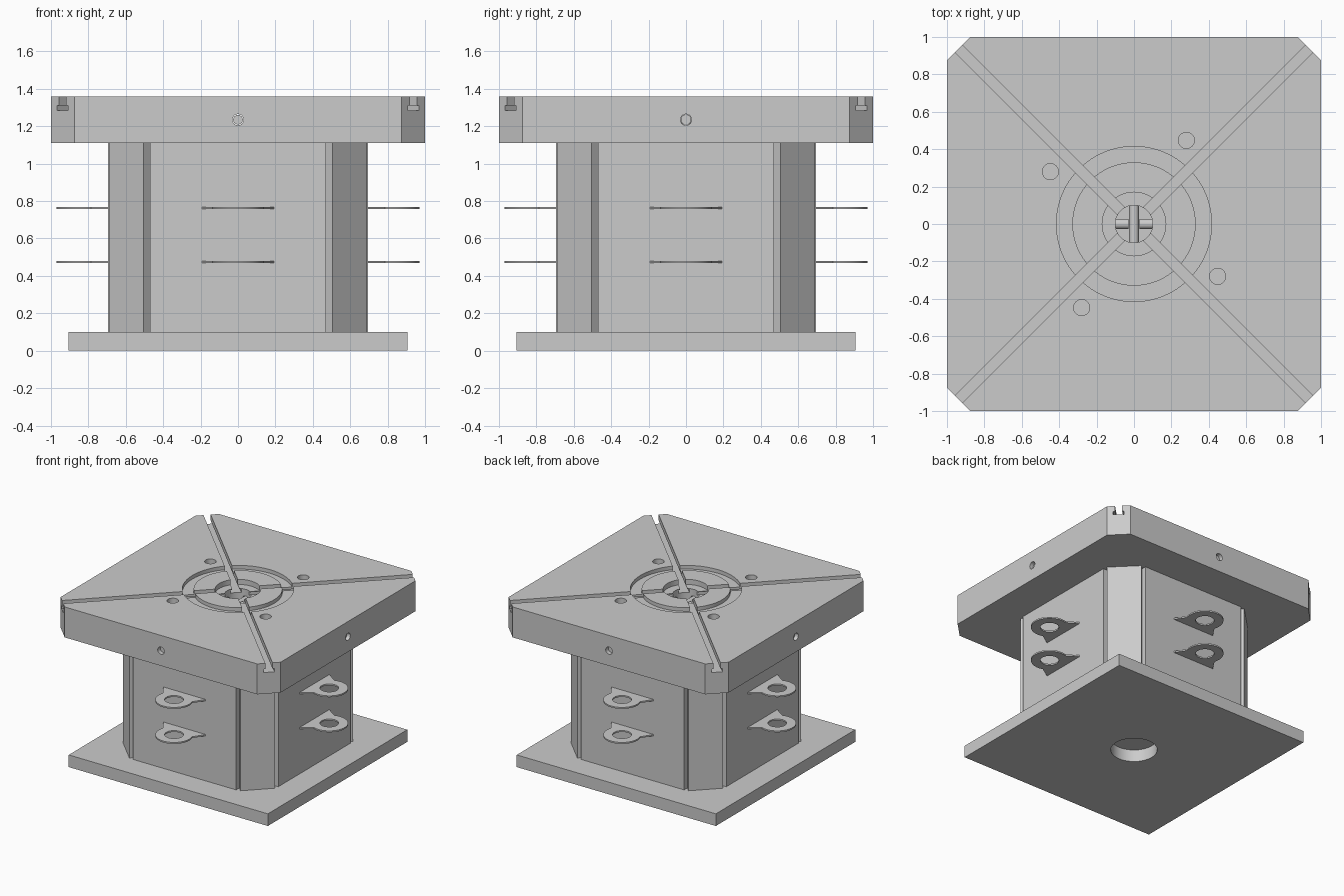
import bpy, bmesh, math
from mathutils import Matrix, Vector

cube = bpy.data.objects.get("Cube")
if cube:
    bpy.data.objects.remove(cube, do_unlink=True)

steel = bpy.data.materials.new("plain grey steel")
steel.use_nodes = True
GREY = (0.6, 0.6, 0.6, 1)
steel.diffuse_color = GREY
steel.node_tree.nodes["Principled BSDF"].inputs["Base Color"].default_value = GREY


def prism(name, points, low, high, matrix=Matrix()):
    """Extrude a flat outline from low to high along its local z."""
    bm = bmesh.new()
    face = bm.faces.new([bm.verts.new((x, y, low)) for x, y in points])
    grown = bmesh.ops.extrude_face_region(bm, geom=[face])["geom"]
    verts = [v for v in grown if isinstance(v, bmesh.types.BMVert)]
    bmesh.ops.translate(bm, verts=verts, vec=(0, 0, high - low))
    bmesh.ops.recalc_face_normals(bm, faces=bm.faces)
    bm.transform(matrix)
    mesh = bpy.data.meshes.new(name)
    bm.to_mesh(mesh)
    bm.free()
    mesh.materials.append(steel)
    obj = bpy.data.objects.new(name, mesh)
    bpy.context.collection.objects.link(obj)
    return obj


def circle(radius, x=0, y=0, sides=48):
    steps = [2 * math.pi * i / sides for i in range(sides)]
    return [(x + radius * math.cos(a), y + radius * math.sin(a)) for a in steps]


def square(half):
    return [(-half, -half), (half, -half), (half, half), (-half, half)]


def cut(target, cutter):
    """Subtract the cutter from the target, then discard the cutter."""
    mod = target.modifiers.new("cut", "BOOLEAN")
    mod.operation, mod.solver, mod.object = "DIFFERENCE", "EXACT", cutter
    bpy.context.view_layer.objects.active = target
    bpy.ops.object.modifier_apply(modifier=mod.name)
    bpy.data.objects.remove(cutter, do_unlink=True)


def smooth(obj):
    bpy.ops.object.select_all(action="DESELECT")
    obj.select_set(True)
    bpy.context.view_layer.objects.active = obj
    bpy.ops.object.shade_smooth_by_angle(angle=math.radians(30))


def turn(angle):
    return Matrix.Rotation(angle, 4, "Z")


TOP, UNDER, BASE = 1.36, 1.11, 0.1
QUARTERS = [i * math.pi / 2 for i in range(4)]

# Base plate with a round locating hole underneath
base = prism("base_plate", square(0.905), 0, BASE)
cut(base, prism("cutter", circle(0.175), -0.1, 0.2))
smooth(base)

# Column: four side panels and four corner panels with notches between
side = [(-0.47, -0.695), (0.47, -0.695), (0.47, -0.655),
        (0.505, -0.69), (0.69, -0.505), (0.655, -0.47)]
outline = [(turn(a) @ Vector((x, y, 0))).to_2d() for a in QUARTERS for x, y in side]
prism("column", outline, BASE, UNDER)

# Table top with clipped corners
C = 0.875
outline = [(turn(a) @ Vector(p)).to_2d() for a in QUARTERS
           for p in ((-C, -1, 0), (C, -1, 0))]
table = prism("table_top", outline, UNDER, TOP)

# Ring groove, central counterbore and bore
ring = prism("cutter", circle(0.415, sides=64), 1.33, 1.5)
cut(ring, prism("cutter", circle(0.33, sides=64), 1.2, 1.6))
cut(table, ring)
cut(table, prism("cutter", circle(0.17), 1.318, 1.5))
cut(table, prism("cutter", circle(0.1), 1.0, 1.5))

# Diagonal T-slots
slot = [(-0.027, 1.45), (-0.027, 1.312), (-0.042, 1.312), (-0.042, 1.285),
        (0.042, 1.285), (0.042, 1.312), (0.027, 1.312), (0.027, 1.45)]
upright = Matrix.Rotation(math.pi / 2, 4, "X")
for a in (math.pi / 4, -math.pi / 4):
    cut(table, prism("cutter", slot, -1.6, 1.6, turn(a) @ upright))

# Four round sockets in the table
for a in QUARTERS:
    spot = turn(a) @ Vector((0.28, 0.447, 0))
    cut(table, prism("cutter", circle(0.043, spot.x, spot.y, 32), 1.21, 1.5))

# Side drillings
for a in QUARTERS[:2]:
    cut(table, prism("cutter", circle(0.03, 0, 1.235, 24), -1.2, 1.2, turn(a) @ upright))
smooth(table)

# Locking rods meeting in the bore
smooth(prism("long_rod", circle(0.026, 0, 1.235, 24), -0.97, 0.97, upright))
for label, a in (("left", QUARTERS[1]), ("right", QUARTERS[3])):
    smooth(prism(label + "_rod", circle(0.028, 0, 1.235, 24), 0.03, 0.97,
                 turn(a) @ upright))

# Teardrop lugs: a round end blended by tangents into a wide root
R, WALL, HALF = 0.14, 0.69, 0.195
lean = 2 * math.atan2(R, HALF) - math.pi / 2
arc = [lean + (math.pi - 2 * lean) * i / 28 for i in range(29)]
lug = [(HALF, -WALL)]
lug += [(R * math.cos(t), -WALL - R - R * math.sin(t)) for t in arc]
lug += [(-HALF, -WALL)]
for label, a in zip(("front", "left", "back", "right"), QUARTERS):
    for level, z in (("lower", 0.475), ("upper", 0.763)):
        tab = prism(f"{label}_{level}_lug", lug, z - 0.006, z + 0.006, turn(a))
        eye = circle(0.07, 0, -WALL - R, 32)
        cut(tab, prism("cutter", eye, z - 0.1, z + 0.1, turn(a)))
        smooth(tab)
